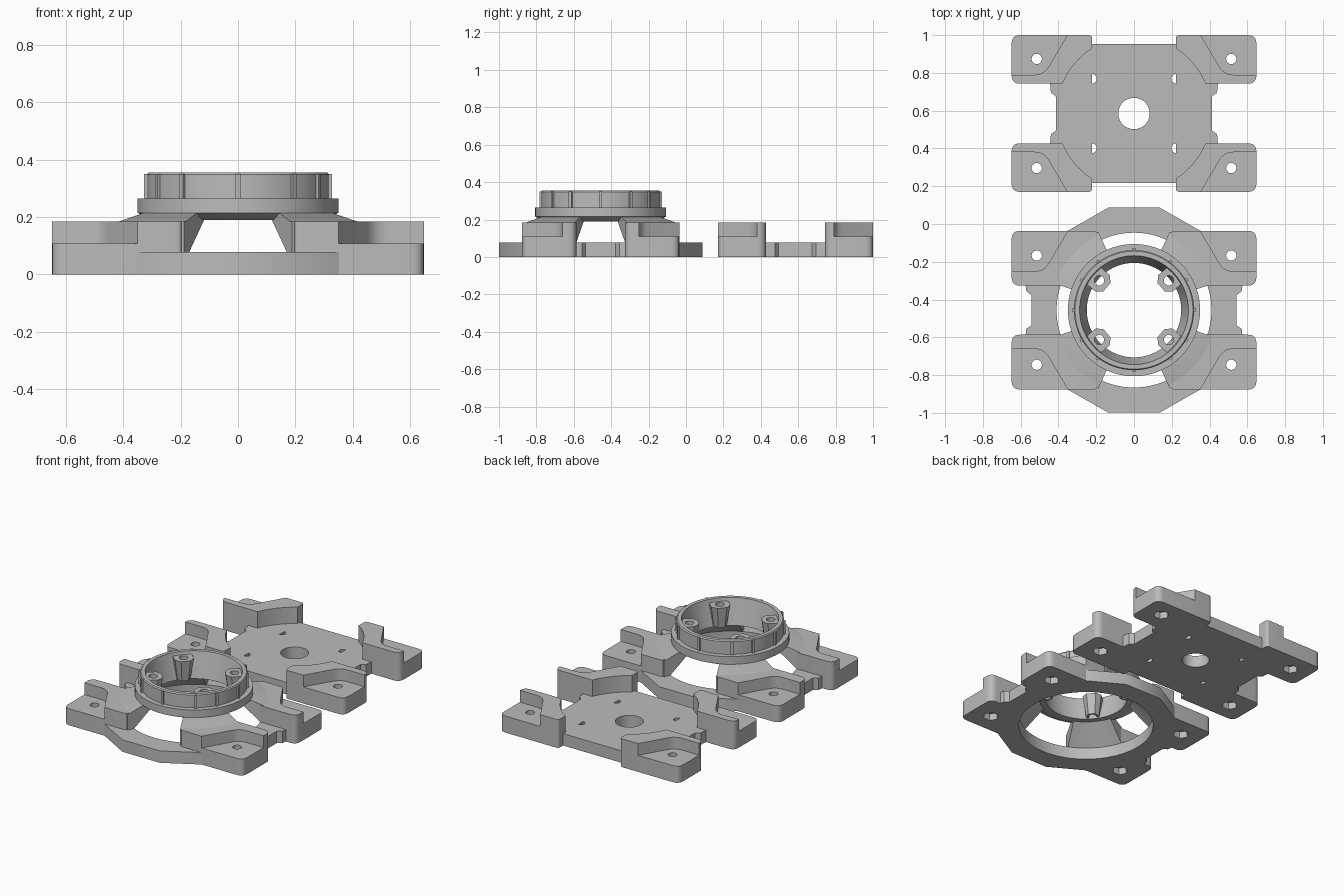
import bpy, bmesh, math
from mathutils import Vector, Matrix

if "Cube" in bpy.data.objects:
    bpy.data.objects.remove(bpy.data.objects["Cube"])

PLATE_Y, MOUNT_Y = 0.585, -0.456     # centres of the two parts
BORE = 0.41                          # radius of the round clearance
SLAB, PAD, TOP = 0.078, 0.108, 0.185  # heights

grey = bpy.data.materials.new("light_grey")
grey.diffuse_color = (0.5, 0.5, 0.5, 1)
grey.use_nodes = True
grey.node_tree.nodes["Principled BSDF"].inputs["Base Color"].default_value = grey.diffuse_color


def make(name, bm, cy):
    bmesh.ops.recalc_face_normals(bm, faces=bm.faces)
    me = bpy.data.meshes.new(name)
    bm.to_mesh(me)
    bm.free()
    me.materials.append(grey)
    ob = bpy.data.objects.new(name, me)
    ob.location.y = cy
    bpy.context.collection.objects.link(ob)
    return ob


def rounded(pts, steps=6):
    """Points are (x, y) or (x, y, corner radius)."""
    out = []
    for i, p in enumerate(pts):
        v = Vector(p[:2])
        if len(p) == 2:
            out.append(v)
            continue
        a = v + (Vector(pts[i - 1][:2]) - v).normalized() * p[2]
        b = v + (Vector(pts[(i + 1) % len(pts)][:2]) - v).normalized() * p[2]
        for k in range(steps + 1):
            t = k / steps
            out.append(a * (1 - t) ** 2 + v * 2 * t * (1 - t) + b * t * t)
    return out


def loft(bm, low, high, z0, z1):
    a = [bm.verts.new((p[0], p[1], z0)) for p in low]
    b = [bm.verts.new((p[0], p[1], z1)) for p in high]
    n = len(a)
    bm.faces.new(a)
    bm.faces.new(b)
    for i in range(n):
        bm.faces.new((a[i], a[(i + 1) % n], b[(i + 1) % n], b[i]))


def prism(name, pts, z0, z1, cy):
    bm = bmesh.new()
    p = rounded(pts)
    loft(bm, p, p, z0, z1)
    return make(name, bm, cy)


def disc(x, y, r, z0, z1, cy, n=32):
    pts = [(x + r * math.cos(2 * math.pi * k / n), y + r * math.sin(2 * math.pi * k / n))
           for k in range(n)]
    return prism("cutter", pts, z0, z1, cy)


def revolve(bm, profile, a0, a1, n):
    """Sweep a closed (r, z) profile; a full turn closes on itself."""
    full = a1 - a0 >= 360
    rings = []
    for k in range(n if full else n + 1):
        a = math.radians(a0 + (a1 - a0) * k / n)
        rings.append([bm.verts.new((r * math.cos(a), r * math.sin(a), z)) for r, z in profile])
    m = len(profile)
    for k in range(n):
        p, q = rings[k], rings[(k + 1) % len(rings)]
        for j in range(m):
            bm.faces.new((p[j], p[(j + 1) % m], q[(j + 1) % m], q[j]))
    if not full:
        bm.faces.new(rings[0])
        bm.faces.new(rings[-1])


def finish(ob, cutters=(), mirror=False):
    for c in cutters:
        m = ob.modifiers.new("cut", 'BOOLEAN')
        m.operation, m.solver, m.object = 'DIFFERENCE', 'EXACT', c
    if mirror:
        m = ob.modifiers.new("mirror", 'MIRROR')
        m.use_axis = (True, True, False)
        m.use_mirror_merge = False
    dg = bpy.context.evaluated_depsgraph_get()
    dg.update()
    me = bpy.data.meshes.new_from_object(ob.evaluated_get(dg))
    ob.modifiers.clear()
    ob.data = me
    for c in cutters:
        bpy.data.objects.remove(c)
    bpy.ops.object.select_all(action='DESELECT')
    ob.select_set(True)
    bpy.context.view_layer.objects.active = ob
    bpy.ops.object.shade_smooth_by_angle(angle=math.radians(30))


def quads(quarter):
    """Repeat a quarter outline (from +y round to +x) in all four quadrants."""
    q = quarter
    return (q + [(x, -y) for x, y in reversed(q)] + [(-x, -y) for x, y in q]
            + [(-x, y) for x, y in reversed(q)])


def corner_blocks(name, x0, y0, y1, cy, bore_z):
    """Foot with a raised inner wall, a low outer pad, a bolt hole and a nut pocket."""
    ob = prism(name, [(x0, y0), (0.648, y0, 0.045), (0.648, y1, 0.045), (x0, y1, 0.02)],
               0, TOP, cy)
    pocket = prism("cutter", [(0.333, 0.45), (0.477, 0.205, 0.05), (0.75, 0.205),
                              (0.75, 0.45)], PAD, 0.3, cy)
    finish(ob, [pocket,
                disc(0, 0, BORE, bore_z, 0.3, cy, 96),
                disc(0.515, 0.289, 0.027, -0.1, 0.3, cy),
                disc(0.515, 0.289, 0.048, -0.1, 0.045, cy, 6)], True)


# ---- flat plate part ----
plate = prism("plate", quads([(0.25, 0.367), (0.41, 0.2), (0.41, 0.175), (0.445, 0.17),
                              (0.44, 0.11), (0.413, 0.09)]), 0, SLAB, PLATE_Y)
finish(plate, [disc(0, 0, 0.083, -0.1, 0.3, PLATE_Y, 48)]
       + [disc(sx * 0.222, sy * 0.184, 0.025, -0.1, 0.3, PLATE_Y)
          for sx in (-1, 1) for sy in (-1, 1)])
corner_blocks("plate_feet", 0.222, 0.158, 0.415, PLATE_Y, SLAB)

# ---- ring mount part: base frame with round opening ----
frame = prism("base_frame", quads([(0.135, 0.543), (0.36, 0.415), (0.405, 0.2),
                                   (0.415, 0.14), (0.575, 0.14), (0.57, 0.1),
                                   (0.543, 0.08)]), 0, SLAB, MOUNT_Y)
finish(frame, [disc(0, 0, BORE, -0.1, 0.3, MOUNT_Y, 96)])
corner_blocks("mount_feet", 0.195, 0.13, 0.42, MOUNT_Y, -0.1)

# sloping arms from the feet up to the collar
bm = bmesh.new()
revolve(bm, [(BORE, 0.002), (BORE, SLAB), (0.285, 0.19), (0.285, 0.21), (0.34, 0.217),
             (0.44, TOP - 0.001), (0.455, TOP - 0.001), (0.455, 0.002)], 18.5, 65.5, 14)
finish(make("arms", bm, MOUNT_Y), (), True)

# collar: flange and upright rim with a tapered inside
bm = bmesh.new()
revolve(bm, [(0.25, 0.19), (0.30, 0.19), (0.35, 0.215), (0.35, 0.265), (0.318, 0.265),
             (0.318, 0.348), (0.312, 0.355), (0.288, 0.355)], 0, 360, 96)
finish(make("collar", bm, MOUNT_Y))

# grip ribs round the rim
bm = bmesh.new()
for a in (0, 30, 53, 90, 127, 150, 180, 210, 233, 270, 307, 330):
    mat = Matrix.Rotation(math.radians(a), 4, 'Z') @ Matrix.Translation((0.319, 0, 0.307)) \
        @ Matrix.Diagonal((0.018, 0.016, 0.086, 1))
    bmesh.ops.create_cube(bm, size=1, matrix=mat)
finish(make("rim_ribs", bm, MOUNT_Y))

# screw bosses inside the collar, narrowing downward
ang = math.atan2(0.157, 0.184)


def boss_outline(inner, width, outer):
    pts = [(outer, width), (inner + 0.03, width), (inner, width * 0.5),
           (inner, -width * 0.5), (inner + 0.03, -width), (outer, -width)]
    c, s = math.cos(ang), math.sin(ang)
    return [(r * c - t * s, r * s + t * c) for r, t in pts]


bm = bmesh.new()
loft(bm, boss_outline(0.205, 0.04, 0.27), boss_outline(0.188, 0.058, 0.298), 0.20, 0.335)
finish(make("screw_bosses", bm, MOUNT_Y),
       [disc(0.184, 0.157, 0.026, 0, 0.5, MOUNT_Y)], True)
